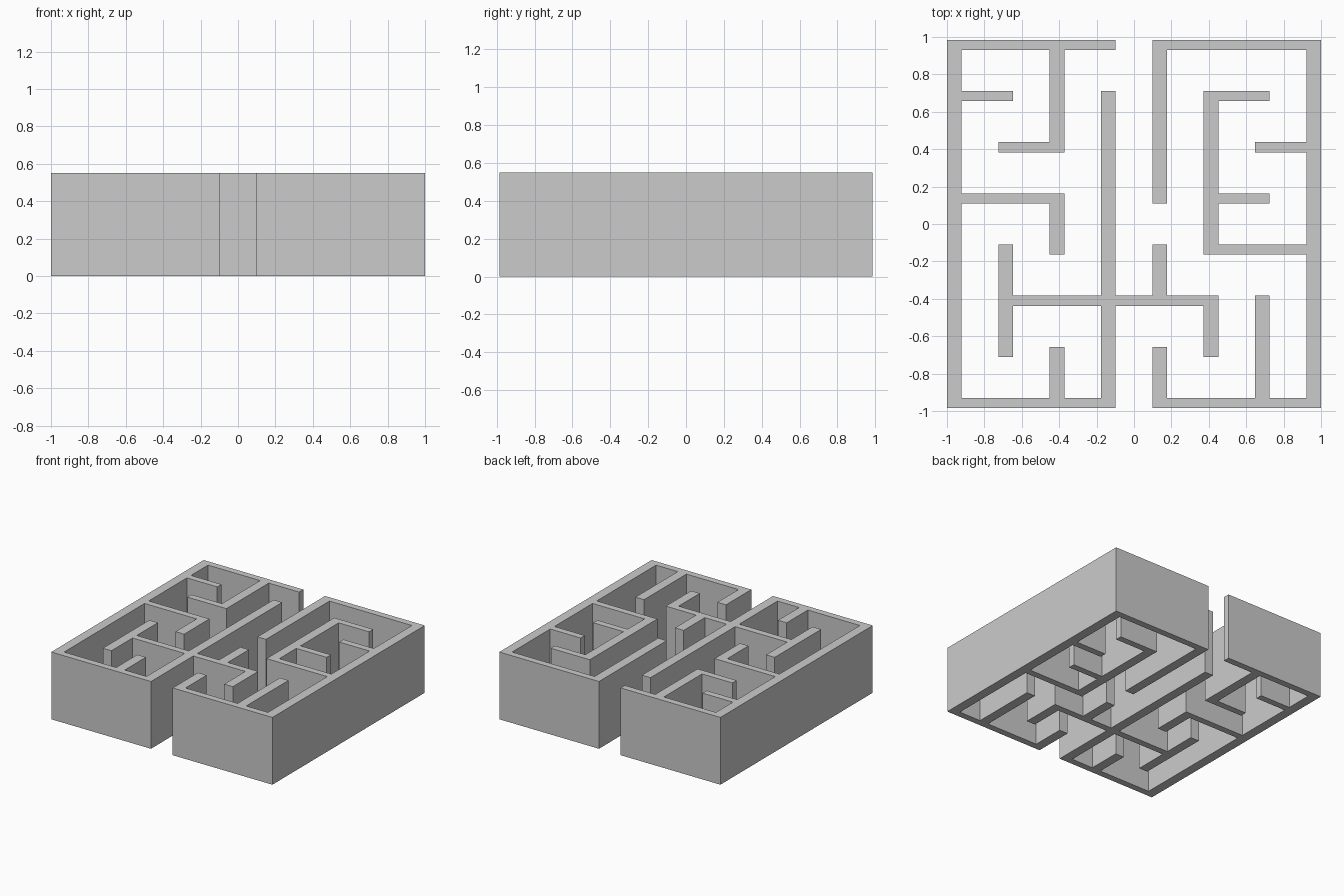
import bpy, bmesh
from math import radians

if "Cube" in bpy.data.objects:
    bpy.data.objects.remove(bpy.data.objects["Cube"])

HEIGHT = 0.55
PITCH_X, PITCH_Y = 0.2746, 0.2734      # spacing of the 8 x 8 maze nodes
HALF_X, HALF_Y = 0.039, 0.027          # half thickness of the walls

# Walls as node-to-node runs: column, row, column, row
outer_walls = [(0, 0, 0, 7), (7, 0, 7, 7), (0, 7, 3, 7), (4, 7, 7, 7),
               (0, 0, 3, 0), (4, 0, 7, 0)]
left_walls = [(2, 5, 2, 7), (1, 5, 2, 5), (0, 6, 1, 6), (0, 4, 2, 4),
              (2, 3, 2, 4), (3, 0, 3, 6), (1, 1, 1, 3), (2, 0, 2, 1)]
right_walls = [(4, 4, 4, 7), (5, 3, 5, 6), (5, 6, 6, 6), (6, 5, 7, 5),
               (5, 4, 6, 4), (5, 3, 7, 3), (4, 2, 4, 3), (5, 1, 5, 2),
               (6, 0, 6, 2), (4, 0, 4, 1)]
cross_walls = [(1, 2, 5, 2)]


def breaks(pitch, half):
    return [(i - 3.5) * pitch + s * half for i in range(8) for s in (-1, 1)]


xs, ys = breaks(PITCH_X, HALF_X), breaks(PITCH_Y, HALF_Y)

# Mark the plan cells covered by any wall, so junctions merge cleanly
cells = set()
for c0, r0, c1, r1 in outer_walls + left_walls + right_walls + cross_walls:
    for i in range(2 * c0, 2 * c1 + 1):
        for j in range(2 * r0, 2 * r1 + 1):
            cells.add((i, j))

# Floor plan of the walls
bm = bmesh.new()
for i, j in sorted(cells):
    corners = [(i, j), (i + 1, j), (i + 1, j + 1), (i, j + 1)]
    bm.faces.new([bm.verts.new((xs[a], ys[b], 0)) for a, b in corners])
bmesh.ops.remove_doubles(bm, verts=bm.verts[:], dist=0.0001)

# Raise the plan to full wall height, keeping the underside closed
result = bmesh.ops.extrude_face_region(bm, geom=bm.faces[:], use_keep_orig=True)
top = [g for g in result["geom"] if isinstance(g, bmesh.types.BMVert)]
bmesh.ops.translate(bm, verts=top, vec=(0, 0, HEIGHT))
bmesh.ops.recalc_face_normals(bm, faces=bm.faces[:])
bmesh.ops.dissolve_limit(bm, angle_limit=radians(1), verts=bm.verts[:], edges=bm.edges[:])

mesh = bpy.data.meshes.new("maze_walls")
bm.to_mesh(mesh)
bm.free()
maze = bpy.data.objects.new("maze_walls", mesh)
bpy.context.collection.objects.link(maze)
